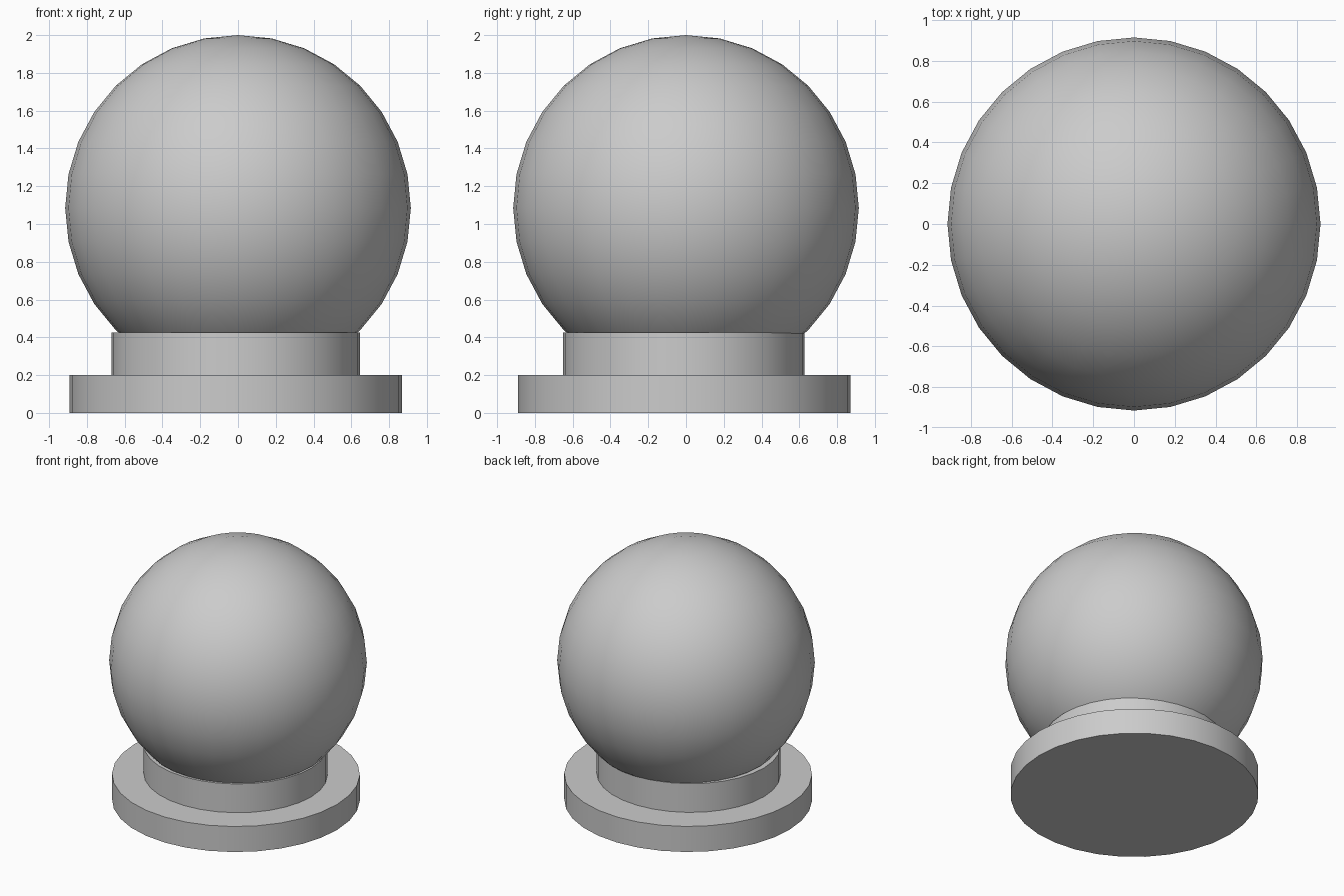
import bpy
import math

if "Cube" in bpy.data.objects:
    bpy.data.objects.remove(bpy.data.objects["Cube"])


def smooth(obj, name):
    obj.name = name
    bpy.ops.object.shade_smooth_by_angle(angle=math.radians(40))
    return obj


def disc(name, centre, rx, ry, z0, z1):
    bpy.ops.mesh.primitive_cylinder_add(
        vertices=32, radius=1, depth=1, location=(*centre, (z0 + z1) / 2))
    obj = bpy.context.object
    obj.scale = (rx, ry, z1 - z0)
    bpy.ops.object.transform_apply(location=False, rotation=False, scale=True)
    return smooth(obj, name)


# Stand: wide foot and narrower, slightly oval collar
disc("base_foot", (-0.012, -0.009), 0.88, 0.88, 0.0, 0.20)
disc("base_collar", (-0.013, -0.012), 0.658, 0.64, 0.20, 0.425)

# Globe resting in the collar
bpy.ops.mesh.primitive_uv_sphere_add(
    segments=32, ring_count=16, radius=0.915, location=(0, 0, 1.085))
smooth(bpy.context.object, "globe")
